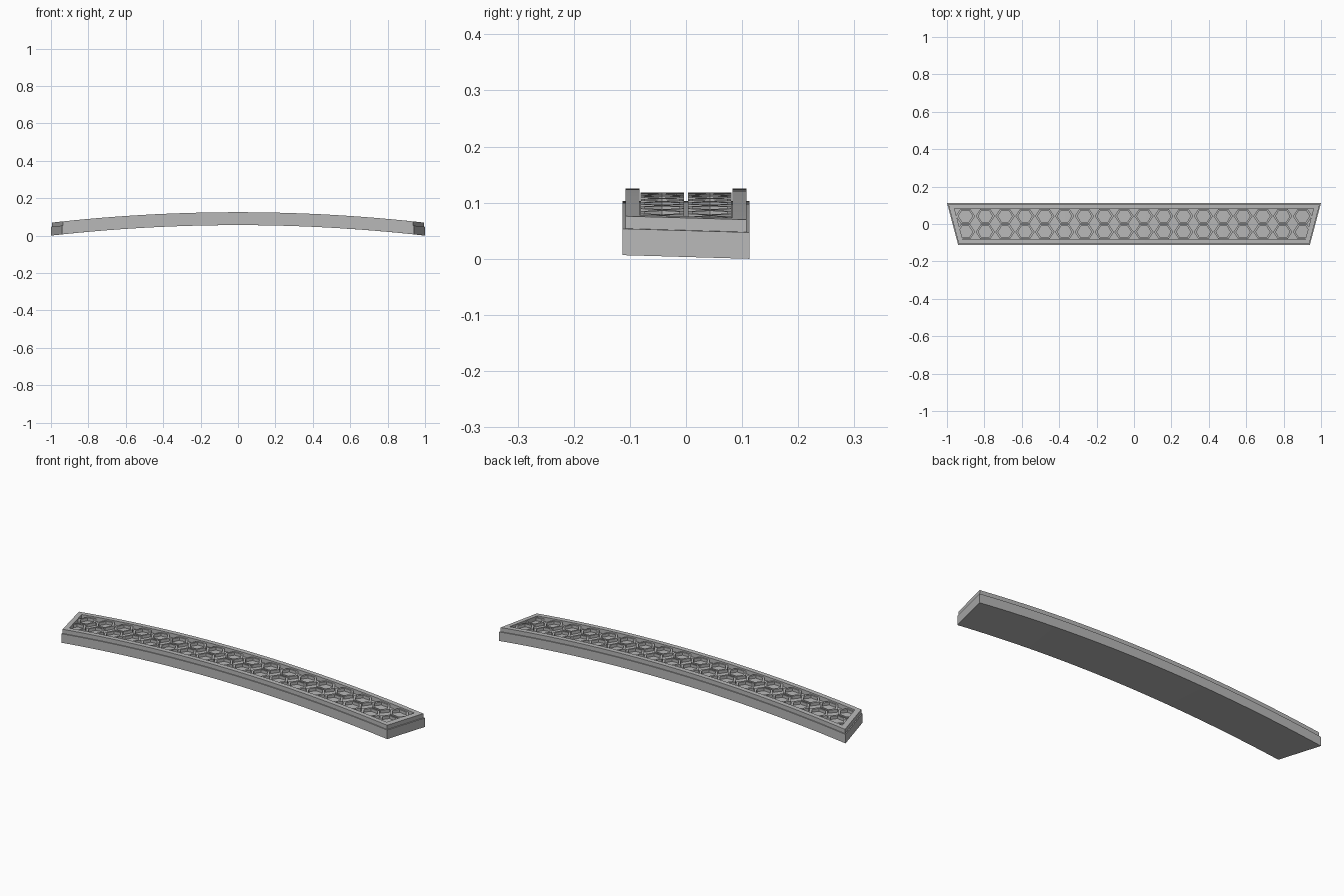
import bpy
import bmesh
import math

if "Cube" in bpy.data.objects:
    bpy.data.objects.remove(bpy.data.objects["Cube"], do_unlink=True)

grey = bpy.data.materials.new("plain grey")
grey.use_nodes = True
colour = (0.48, 0.48, 0.48, 1)
grey.diffuse_color = colour
grey.node_tree.nodes["Principled BSDF"].inputs["Base Color"].default_value = colour

HALF_WIDTH = 0.113
BASE_TOP = 0.103
DROP = 0.056


def half_length(y):
    """Half length of the tapered plan at depth y."""
    return 0.97 + 0.03 * y / HALF_WIDTH


def bent(x, y, z):
    return (x, y, z - DROP * x * x)


def finish(name, bm):
    bmesh.ops.recalc_face_normals(bm, faces=bm.faces[:])
    mesh = bpy.data.meshes.new(name)
    bm.to_mesh(mesh)
    bm.free()
    mesh.materials.append(grey)
    obj = bpy.data.objects.new(name, mesh)
    bpy.context.collection.objects.link(obj)
    return obj


def arched_bar(name, y0, y1, z0, z1, start, end, steps):
    """Bar swept along the arch; start and end give x at a depth y."""
    bm = bmesh.new()
    rings = []
    for i in range(steps + 1):
        t = i / steps
        ring = []
        for y, z in ((y0, z0), (y1, z0), (y1, z1), (y0, z1)):
            x = start(y) * (1 - t) + end(y) * t
            ring.append(bm.verts.new(bent(x, y, z)))
        rings.append(ring)
    for a, b in zip(rings, rings[1:]):
        for k in range(4):
            n = (k + 1) % 4
            bm.faces.new((a[k], a[n], b[n], b[k]))
    bm.faces.new(rings[0])
    bm.faces.new(rings[-1])
    return finish(name, bm)


# Arched base slab
arched_bar("base_slab", -HALF_WIDTH, HALF_WIDTH, 0.056, BASE_TOP,
           lambda y: -half_length(y), half_length, 32)

# Raised border: two long rails and two slanted end rails
OUTER, INNER, RIM_TOP = 0.108, 0.083, 0.125
for side, label in ((-1, "front"), (1, "back")):
    low, high = sorted((side * INNER, side * OUTER))
    arched_bar(label + "_rail", low, high, BASE_TOP, RIM_TOP,
               lambda y: 0.005 - half_length(y),
               lambda y: half_length(y) - 0.005, 32)
for side, label in ((-1, "right"), (1, "left")):
    arched_bar(label + "_end_rail", -INNER, INNER, BASE_TOP, RIM_TOP,
               lambda y: side * (half_length(y) - 0.032),
               lambda y: side * (half_length(y) - 0.005), 1)


# Two rows of raised hexagonal rings
def hexagon(cx, cy, rx, ry, z, bm):
    flat = math.sin(math.pi / 3)
    points = []
    for k in range(6):
        a = k * math.pi / 3
        points.append(bm.verts.new(bent(cx + rx * math.cos(a),
                                        cy + ry * math.sin(a) / flat, z)))
    return points


def hexagon_row(name, cy, count=18, pitch=0.106):
    bm = bmesh.new()
    for i in range(count):
        cx = (i - (count - 1) / 2) * pitch
        loops = [hexagon(cx, cy, rx, ry, z, bm) for rx, ry, z in (
            (0.0515, 0.0385, BASE_TOP - 0.002),
            (0.0515, 0.0385, 0.118),
            (0.038, 0.031, 0.118),
            (0.038, 0.031, BASE_TOP - 0.002))]
        for a, b in zip(loops, loops[1:] + loops[:1]):
            for k in range(6):
                n = (k + 1) % 6
                bm.faces.new((a[k], a[n], b[n], b[k]))
    return finish(name, bm)


hexagon_row("front_hexagons", -0.0425)
hexagon_row("back_hexagons", 0.0425)
